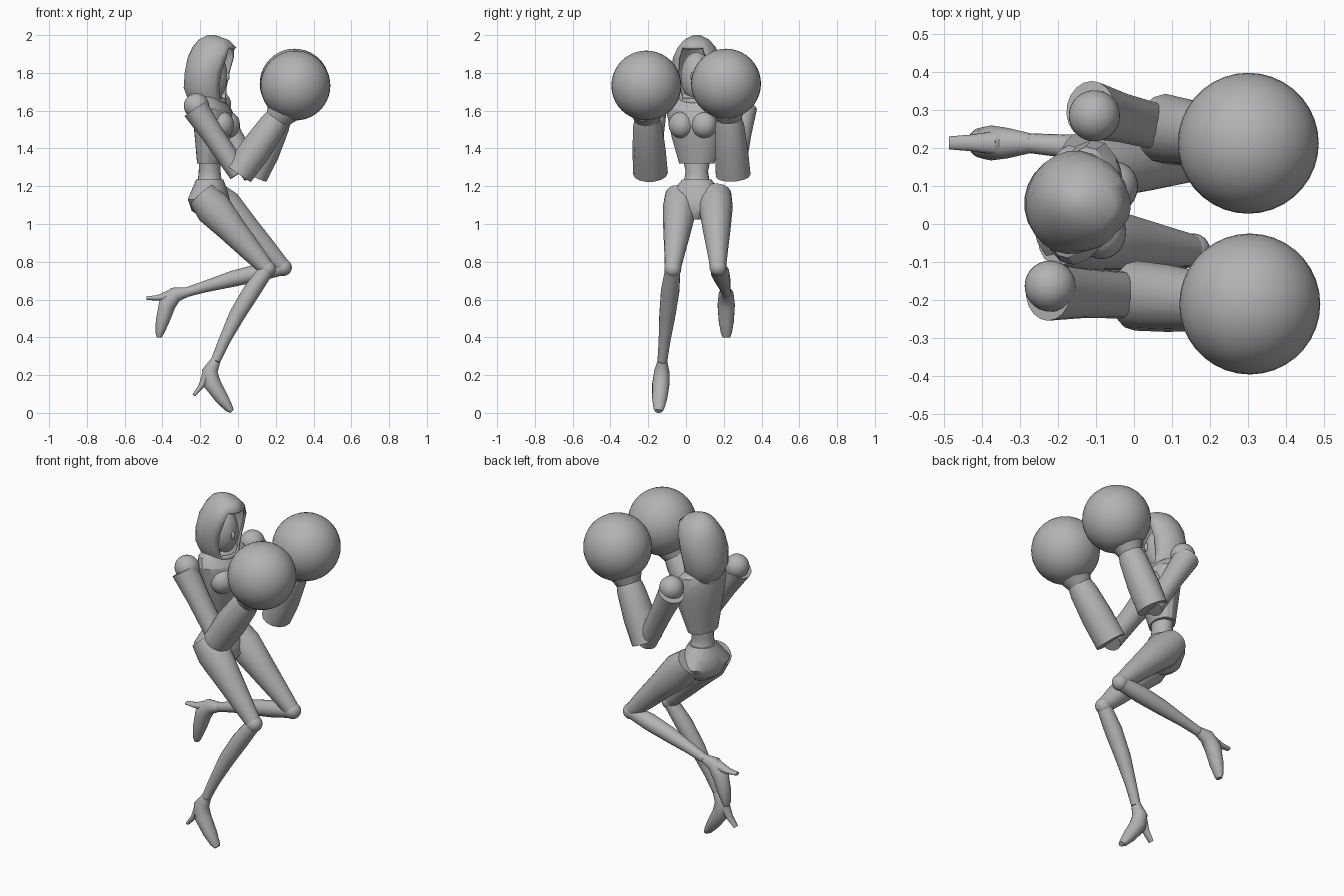
import bpy, bmesh, math
from mathutils import Vector

cube = bpy.data.objects.get("Cube")
if cube:
    bpy.data.objects.remove(cube)

grey = bpy.data.materials.new("mid_grey")
grey.use_nodes = True
grey.diffuse_color = (0.45, 0.45, 0.45, 1)
grey.node_tree.nodes["Principled BSDF"].inputs["Base Color"].default_value = grey.diffuse_color

TURN = math.radians(-14.5)             # the body twists toward its right
FORWARD = Vector((math.cos(TURN), math.sin(TURN), 0))
LATERAL = Vector((-math.sin(TURN), math.cos(TURN), 0))
SIDE = Vector((0, 1, 0))
UP = Vector((0, 0, 1))
BODY_Y = 0.057


def finish(obj, angle=40):
    obj.data.materials.append(grey)
    bpy.ops.object.select_all(action='DESELECT')
    obj.select_set(True)
    bpy.context.view_layer.objects.active = obj
    bpy.ops.object.shade_smooth_by_angle(angle=math.radians(angle))
    return obj


def loft(name, rings, axis=None, side=SIDE, sides=18, opening=None, angle=40):
    """Skin elliptical rings, each a centre, a side radius and a depth radius."""
    bm = bmesh.new()
    loops = []
    for i, (centre, wide, deep) in enumerate(rings):
        before, after = rings[max(i - 1, 0)][0], rings[min(i + 1, len(rings) - 1)][0]
        t = axis or (after - before).normalized()
        s = (side - t * side.dot(t)).normalized()
        d = s.cross(t)
        turns = [math.tau * (k + 0.5) / sides for k in range(sides)]
        loops.append([bm.verts.new(centre + s * math.sin(a) * wide + d * math.cos(a) * deep)
                      for a in turns])
    for low, high in zip(loops, loops[1:]):
        for k in range(sides):
            n = (k + 1) % sides
            bm.faces.new((low[k], low[n], high[n], high[k]))
    if not opening:
        bm.faces.new(loops[0])
    bm.faces.new(loops[-1])
    bmesh.ops.recalc_face_normals(bm, faces=bm.faces)
    if opening:
        bmesh.ops.delete(bm, geom=[f for f in bm.faces if opening(f)], context='FACES')
    mesh = bpy.data.meshes.new(name)
    bm.to_mesh(mesh)
    bm.free()
    obj = bpy.data.objects.new(name, mesh)
    bpy.context.collection.objects.link(obj)
    return finish(obj, angle)


def column(name, rows, **options):
    """Upright body part from rows of x, height, half width, half depth."""
    rings = [(Vector((x, BODY_Y, z)), wide, deep) for x, z, wide, deep in rows]
    return loft(name, rings, UP, LATERAL, **options)


def limb(name, start, end, profile, bow=0.0, **options):
    """Limb from start to end; profile rows give the fraction along and two radii."""
    start, end = Vector(start), Vector(end)
    bend = SIDE.cross(end - start).normalized() * bow
    loft(name, [(start.lerp(end, t) + bend * math.sin(math.pi * t), wide, deep)
                for t, wide, deep in profile], **options)


def boot(name, ankle, toe, profile):
    """Boot part; profile rows give distance to the toe, distance heelward, two radii."""
    ankle = Vector(ankle)
    along = (Vector(toe) - ankle).normalized()
    back = SIDE.cross(along)
    loft(name, [(ankle + along * a + back * b, wide, deep) for a, b, wide, deep in profile])


def ball(name, centre, size, turn=0.0):
    bpy.ops.mesh.primitive_uv_sphere_add(segments=36, ring_count=20, location=centre,
                                         rotation=(0, 0, turn))
    obj = bpy.context.object
    obj.name = name
    obj.scale = size if isinstance(size, tuple) else (size, size, size)
    finish(obj)


# Hood with a face opening
def face_opening(f):
    c = f.calc_center_median()
    rel = c - Vector((-0.15, BODY_Y, c.z))
    return 1.64 < c.z < 1.91 and rel.dot(FORWARD) > 0 and abs(rel.dot(LATERAL)) < 0.07


hood = column("hood", [
    (-0.155, 1.61, 0.075, 0.07), (-0.16, 1.66, 0.105, 0.105), (-0.17, 1.72, 0.125, 0.118),
    (-0.16, 1.8, 0.137, 0.122), (-0.14, 1.88, 0.127, 0.128), (-0.125, 1.935, 0.1, 0.118),
    (-0.13, 1.975, 0.066, 0.08), (-0.14, 2.0, 0.02, 0.02)], sides=24, opening=face_opening)
hood.modifiers.new("thickness", 'SOLIDIFY').thickness = 0.014
HEAD = Vector((-0.14, BODY_Y, 1.78))
ball("face", HEAD, (0.085, 0.085, 0.13), TURN)
ball("nose", HEAD + FORWARD * 0.085, (0.013, 0.011, 0.024), TURN)
column("neck", [(-0.155, 1.6, 0.05, 0.05), (-0.15, 1.72, 0.045, 0.045)])

# Torso
column("bodice", [
    (-0.15, 1.32, 0.095, 0.065), (-0.135, 1.46, 0.135, 0.092), (-0.13, 1.54, 0.152, 0.105),
    (-0.135, 1.61, 0.168, 0.094), (-0.15, 1.66, 0.15, 0.07), (-0.155, 1.69, 0.07, 0.05)],
    sides=16, angle=25)
for label, sign in (("left", 1), ("right", -1)):
    centre = Vector((-0.15, BODY_Y, 1.525)) + FORWARD * 0.085 + LATERAL * 0.062 * sign
    ball(label + "_bust", centre, (0.062, 0.068, 0.07), TURN)
column("waist", [
    (-0.15, 1.36, 0.08, 0.055), (-0.15, 1.28, 0.06, 0.058),
    (-0.15, 1.24, 0.066, 0.062), (-0.15, 1.19, 0.09, 0.08)])
column("pelvis", [
    (-0.15, 1.235, 0.078, 0.072), (-0.15, 1.19, 0.118, 0.09), (-0.155, 1.13, 0.165, 0.108),
    (-0.14, 1.07, 0.125, 0.105), (-0.12, 1.025, 0.04, 0.06)])

# Arms and round gloves
UPPER_ARM = [(0, 0.076, 0.071), (0.4, 0.065, 0.06), (1, 0.06, 0.055)]
FOREARM = [(0, 0.092, 0.08), (0.37, 0.088, 0.086), (0.77, 0.077, 0.076),
           (0.88, 0.067, 0.068), (1, 0.088, 0.088)]


def arm(label, shoulder, sleeve, elbow, cuff, glove):
    ball(label + "_shoulder", shoulder, 0.067)
    limb(label + "_upper_arm", sleeve, elbow, UPPER_ARM)
    limb(label + "_forearm", elbow, cuff, FOREARM, sides=14, angle=30)
    ball(label + "_glove", glove, 0.185)


arm("left", (-0.104, 0.284, 1.635), (-0.115, 0.3, 1.615), (0.08, 0.25, 1.257),
    (0.235, 0.225, 1.6), (0.3, 0.212, 1.743))
arm("right", (-0.22, -0.163, 1.625), (-0.225, -0.178, 1.61), (0.005, -0.188, 1.268),
    (0.235, -0.208, 1.595), (0.304, -0.21, 1.733))

# Legs and heeled boots
THIGH = [(0, 0.085, 0.078), (0.18, 0.09, 0.098), (0.48, 0.074, 0.076),
         (0.75, 0.057, 0.06), (1, 0.042, 0.042)]
SHIN = [(0, 0.04, 0.04), (0.25, 0.049, 0.047), (0.52, 0.043, 0.043),
        (0.8, 0.031, 0.031), (1, 0.026, 0.026)]
FOOT = [(0, 0, 0.026, 0.027), (0.041, 0.045, 0.04, 0.042), (0.11, 0.054, 0.046, 0.046),
        (0.2, 0.029, 0.04, 0.036), (0.26, 0.01, 0.029, 0.023), (0.28, 0, 0.02, 0.013)]
HEEL = [(0.06, 0.065, 0.032, 0.031), (0.105, 0.115, 0.022, 0.015), (0.138, 0.166, 0.017, 0.009)]


def leg(label, hip, knee, ankle, toe, bow):
    limb(label + "_thigh", hip, knee, THIGH)
    ball(label + "_knee", knee, 0.045)
    limb(label + "_shin", knee, ankle, SHIN, bow)
    boot(label + "_foot", ankle, toe, FOOT)
    boot(label + "_heel", ankle, toe, HEEL)


leg("left", (-0.14, 0.155, 1.16), (0.24, 0.17, 0.77), (-0.272, 0.212, 0.639),
    (-0.417, 0.214, 0.4), 0.008)
leg("right", (-0.195, -0.025, 1.155), (0.155, -0.07, 0.762), (-0.119, -0.125, 0.275),
    (-0.034, -0.145, 0.013), 0.02)
